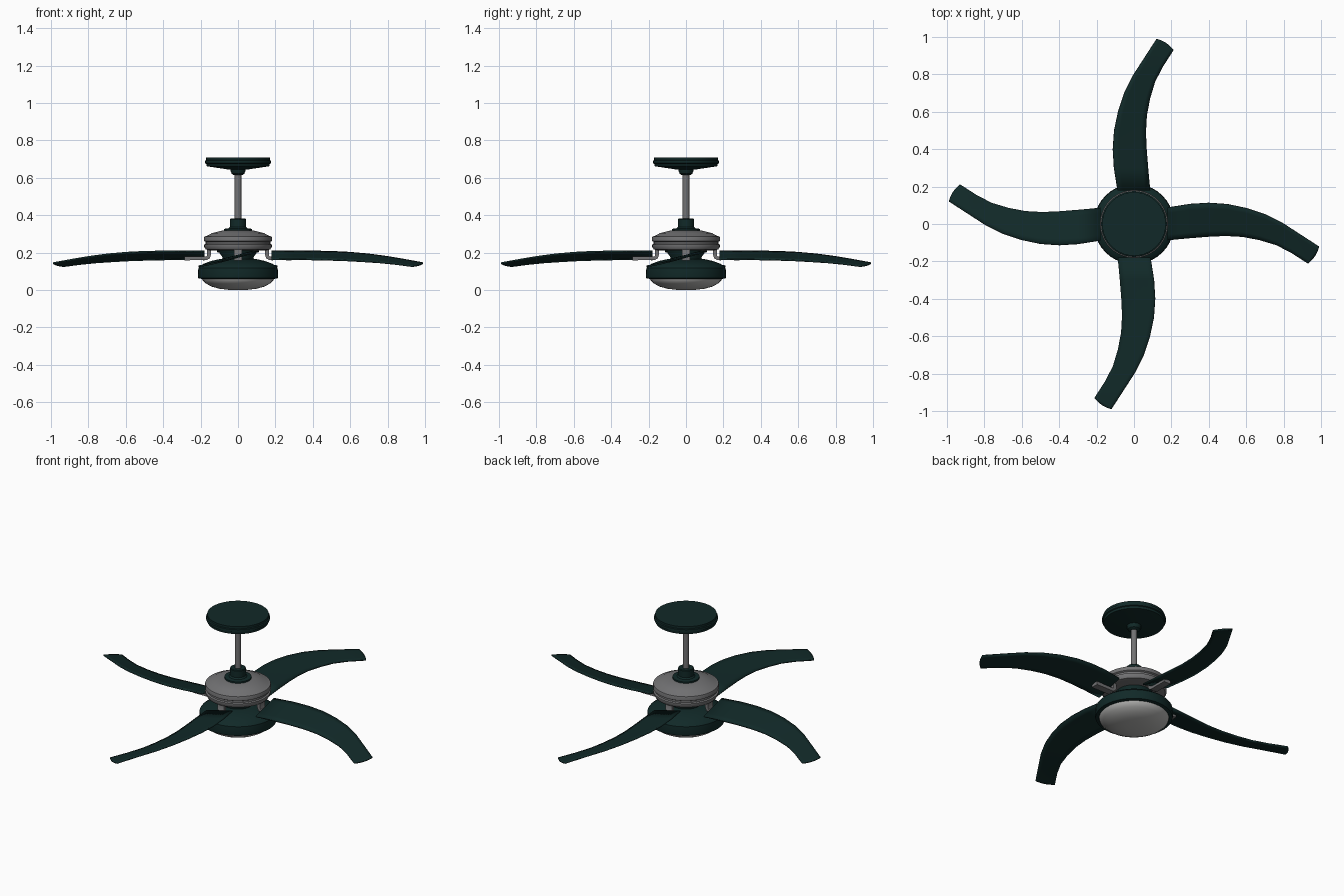
import bpy, bmesh, math
from mathutils import Vector, Matrix

if "Cube" in bpy.data.objects:
    bpy.data.objects.remove(bpy.data.objects["Cube"])


def mat(name, rgb):
    m = bpy.data.materials.new(name)
    m.diffuse_color = (*rgb, 1)
    m.use_nodes = True
    m.node_tree.nodes["Principled BSDF"].inputs["Base Color"].default_value = m.diffuse_color
    return m


GREEN = mat("dark_green", (0.0055, 0.022, 0.021))
METAL = mat("grey_metal", (0.17, 0.17, 0.175))
GLASS = mat("frosted_glass", (0.46, 0.46, 0.45))


def finish(name, bm, material, angle=35):
    bmesh.ops.recalc_face_normals(bm, faces=bm.faces[:])
    me = bpy.data.meshes.new(name)
    bm.to_mesh(me)
    bm.free()
    ob = bpy.data.objects.new(name, me)
    bpy.context.collection.objects.link(ob)
    me.materials.append(material)
    bpy.ops.object.select_all(action='DESELECT')
    ob.select_set(True)
    bpy.context.view_layer.objects.active = ob
    bpy.ops.object.shade_smooth_by_angle(angle=math.radians(angle))
    return ob


def lathe(name, profile, material, n=40):
    """Revolve (radius, height) points about z; ends at radius 0 close the form."""
    bm = bmesh.new()
    vs = [bm.verts.new((r, 0, z)) for r, z in profile]
    es = [bm.edges.new(p) for p in zip(vs, vs[1:])]
    bmesh.ops.spin(bm, geom=vs + es, cent=(0, 0, 0), axis=(0, 0, 1),
                   angle=2 * math.pi, steps=n, use_duplicate=False)
    bmesh.ops.remove_doubles(bm, verts=bm.verts[:], dist=1e-5)
    return finish(name, bm, material)


# Ceiling canopy with ball joint
lathe("ceiling_canopy", [(0, .708), (.17, .708), (.17, .695), (.176, .692), (.176, .678),
                         (.17, .675), (.168, .662), (.05, .644), (0, .644)], GREEN)
lathe("ball_joint", [(0, .65), (.04, .65), (.04, .638), (.034, .622), (.022, .614), (0, .614)], GREEN)
# Down rod and its collar
lathe("down_rod", [(0, .63), (.018, .63), (.018, .35), (0, .35)], METAL, 24)
lathe("rod_collar", [(0, .382), (.04, .382), (.043, .378), (.043, .338), (.05, .33),
                     (.074, .327), (.074, .31), (0, .31)], GREEN)
# Motor housing with grooved rim
lathe("motor_housing", [(0, .318), (.085, .318), (.14, .304), (.165, .29), (.18, .286), (.182, .28),
                        (.182, .262), (.173, .257), (.173, .247), (.181, .243), (.181, .23),
                        (.172, .217), (.15, .212), (0, .212)], METAL)
# Neck between motor and light
lathe("neck", [(0, .22), (.105, .22), (.1, .2), (.083, .175), (.083, .15), (0, .15)], GREEN)
# Light housing and bowl
lathe("light_housing", [(0, .165), (.1, .165), (.145, .155), (.185, .14), (.206, .125), (.212, .118),
                        (.215, .075), (.212, .063), (.195, .06), (0, .06)], GREEN)
lathe("light_bowl", [(0, .064), (.194, .064), (.19, .052), (.17, .034), (.14, .018), (.1, .007),
                     (.05, .001), (0, 0)], GLASS)

# Blade stations: high edge (x, y, z) then low edge (x, y, z), for the +x blade
STATIONS = [
    ((.18, .088, .207), (.18, -.086, .163)),
    ((.30, .107, .208), (.30, -.075, .164)),
    ((.40, .113, .207), (.40, -.067, .163)),
    ((.50, .106, .205), (.49, -.063, .161)),
    ((.60, .085, .200), (.58, -.068, .158)),
    ((.70, .052, .191), (.67, -.085, .153)),
    ((.79, .008, .179), (.76, -.112, .147)),
    ((.88, -.050, .164), (.84, -.153, .139)),
    ((.985, -.118, .145), (.925, -.208, .128)),
]


def blade(name, angle):
    bm = bmesh.new()
    cols, rows = 6, []
    for a, b in STATIONS:
        a, b = Vector(a), Vector(b)
        rows.append([a.lerp(b, i / cols) for i in range(cols + 1)])
    # rounded tip row
    rows.append([p + Vector((.013, -.007, -.003)) * math.sin(math.pi * (.12 + .76 * i / cols))
                 for i, p in enumerate(rows[-1])])
    grid = [[bm.verts.new(p) for p in row] for row in rows]
    for r, s in zip(grid, grid[1:]):
        for i in range(cols):
            bm.faces.new((r[i], s[i], s[i + 1], r[i + 1]))
    bm.transform(Matrix.Rotation(angle, 4, 'Z'))
    ob = finish(name, bm, GREEN)
    mod = ob.modifiers.new("thickness", 'SOLIDIFY')
    mod.thickness = .008
    mod.offset = 0
    return ob


def bracket(name, angle):
    """J-shaped arm: drops from the motor, then runs out under the blade."""
    path = [(.155, .225), (.155, .185), (.160, .174), (.172, .169), (.285, .169)]
    normals = [(1, 0), (1, 0), (.85, .53), (.4, .92), (0, 1)]
    bm = bmesh.new()
    rings = []
    for (x, z), (nx, nz) in zip(path, normals):
        h = .010
        rings.append([bm.verts.new((x + s * nx * h, y, z + s * nz * h))
                      for s, y in ((-1, -.022), (1, -.022), (1, .022), (-1, .022))])
    for a, b in zip(rings, rings[1:]):
        for i in range(4):
            j = (i + 1) % 4
            bm.faces.new((a[i], a[j], b[j], b[i]))
    bm.faces.new(rings[0])
    bm.faces.new(rings[-1])
    bm.transform(Matrix.Rotation(angle, 4, 'Z'))
    return finish(name, bm, METAL)


# Four blades and their arms
for k in range(4):
    blade(f"blade_{k + 1}", k * math.pi / 2)
    bracket(f"blade_bracket_{k + 1}", k * math.pi / 2)
